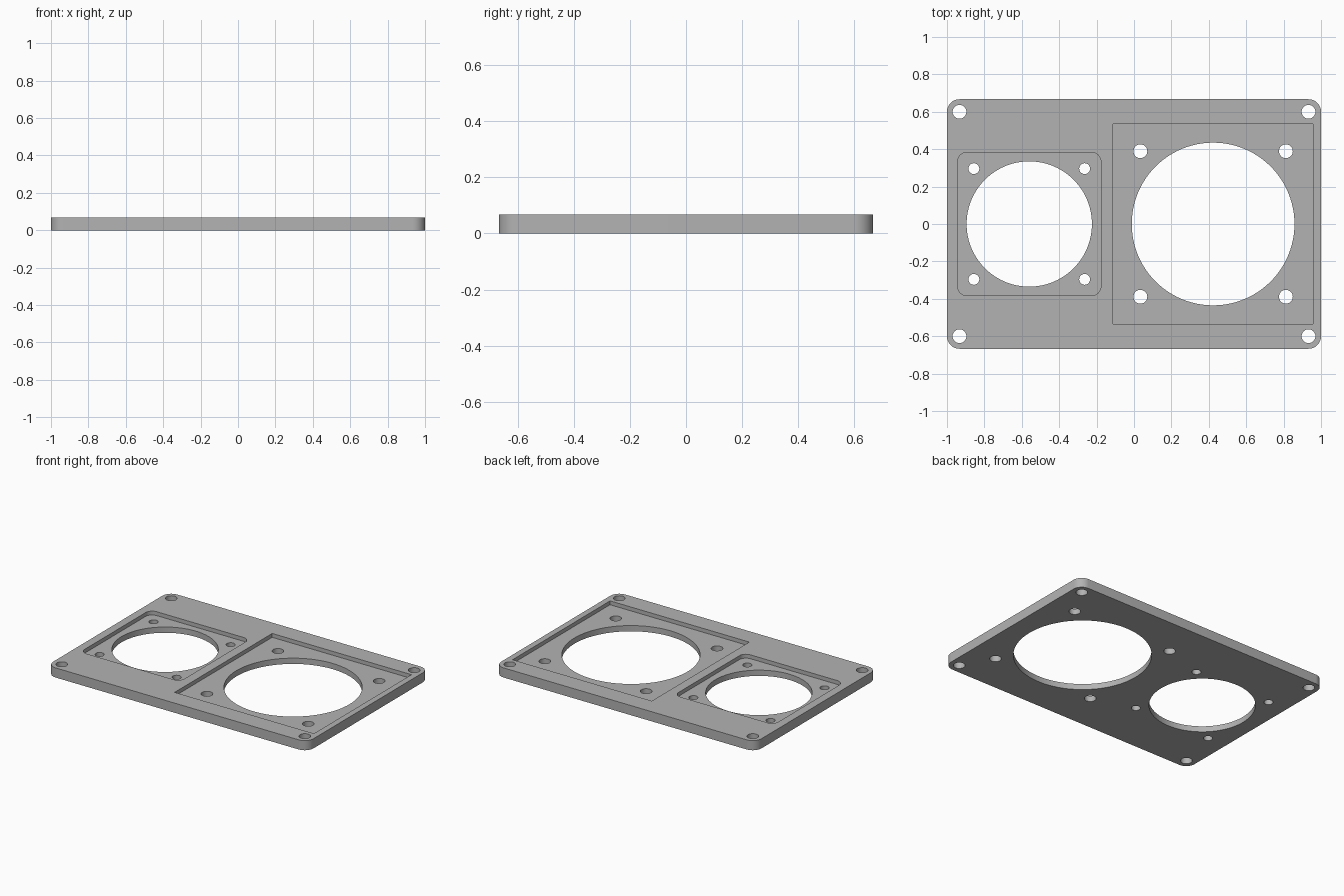
import bpy, bmesh
from math import cos, sin, pi, radians

if "Cube" in bpy.data.objects:
    bpy.data.objects.remove(bpy.data.objects["Cube"], do_unlink=True)

THICK = 0.067
FLOOR = 0.04

grey = bpy.data.materials.new("plain grey")
grey.use_nodes = True
colour = (0.45, 0.45, 0.45, 1)
grey.diffuse_color = colour
grey.node_tree.nodes["Principled BSDF"].inputs["Base Color"].default_value = colour


def rounded_rect(cx, cy, hx, hy, r, steps=12):
    if r == 0:
        return [(cx + sx * hx, cy + sy * hy) for sx, sy in ((1, 1), (-1, 1), (-1, -1), (1, -1))]
    pts = []
    for q, (sx, sy) in enumerate(((1, 1), (-1, 1), (-1, -1), (1, -1))):
        for i in range(steps + 1):
            a = (q + i / steps) * pi / 2
            pts.append((cx + sx * (hx - r) + r * cos(a), cy + sy * (hy - r) + r * sin(a)))
    return pts


def circle(cx, cy, r, n):
    return [(cx + r * cos(2 * pi * i / n), cy + r * sin(2 * pi * i / n)) for i in range(n)]


def prism(name, outline, z0, z1):
    bm = bmesh.new()
    base = bm.faces.new([bm.verts.new((x, y, z0)) for x, y in outline])
    top = bmesh.ops.extrude_face_region(bm, geom=[base])["geom"]
    bmesh.ops.translate(bm, verts=[v for v in top if isinstance(v, bmesh.types.BMVert)],
                        vec=(0, 0, z1 - z0))
    bmesh.ops.recalc_face_normals(bm, faces=bm.faces)
    mesh = bpy.data.meshes.new(name)
    bm.to_mesh(mesh)
    bm.free()
    mesh.materials.append(grey)
    obj = bpy.data.objects.new(name, mesh)
    bpy.context.collection.objects.link(obj)
    return obj


# Mounting plate with rounded corners
plate = prism("mounting_plate", rounded_rect(0, 0, 1, 0.667, 0.067), 0, THICK)
bpy.context.view_layer.objects.active = plate
plate.select_set(True)


def cut(outline, z0=-0.1):
    cutter = prism("cutter", outline, z0, 0.2)
    cutter.hide_render = True
    mod = plate.modifiers.new("cut", 'BOOLEAN')
    mod.operation = 'DIFFERENCE'
    mod.solver = 'EXACT'
    mod.object = cutter
    bpy.ops.object.modifier_apply(modifier=mod.name)
    bpy.data.objects.remove(cutter, do_unlink=True)


def four_holes(cx, dx, dy, r):
    for sx in (-1, 1):
        for sy in (-1, 1):
            cut(circle(cx + sx * dx, sy * dy, r, 32))


# Each station: centre, recess half size, corner radius, opening radius, screw offset, screw radius
for cx, half, corner, bore, offset, screw in (
        (-0.56, 0.383, 0.05, 0.335, 0.296, 0.029),
        (0.423, 0.535, 0, 0.435, 0.389, 0.037)):
    cut(rounded_rect(cx, 0, half, half, corner), FLOOR)
    cut(circle(cx, 0, bore, 96))
    four_holes(cx, offset, offset, screw)

# Corner mounting holes
four_holes(0, 0.933, 0.6, 0.037)

bpy.ops.object.shade_smooth_by_angle(angle=radians(30))
